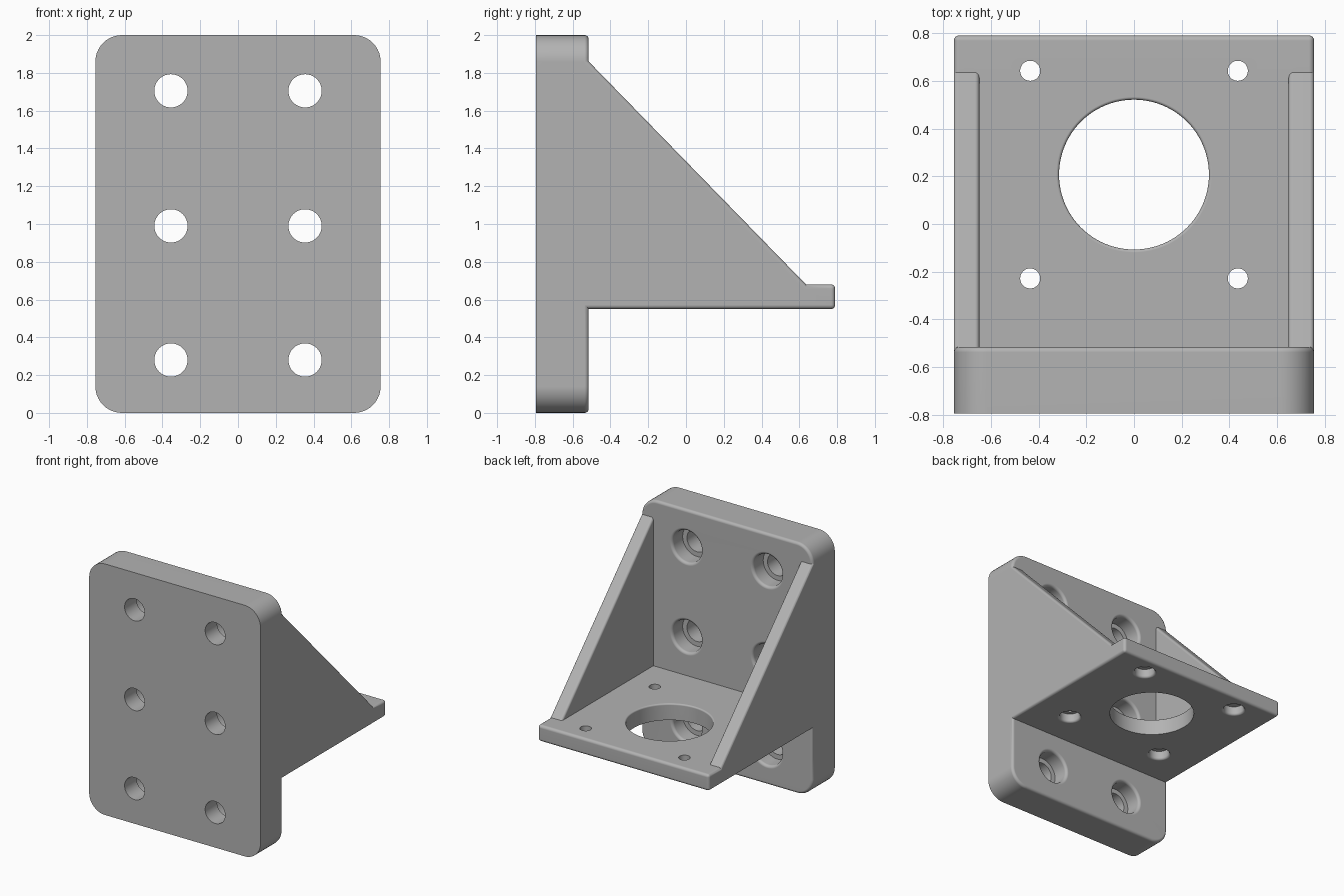
import bpy, bmesh
from math import sin, cos, pi, radians
from mathutils import Matrix, Vector

cube = bpy.data.objects.get("Cube")
if cube:
    bpy.data.objects.remove(cube, do_unlink=True)

HALF_W, FRONT, BACK = 0.755, -0.795, -0.515   # plate width and depth
SHELF_Z, SHELF_TOP, SHELF_END = 0.55, 0.68, 0.79
FILLET = 0.022

grey = bpy.data.materials.new("machined grey")
grey.use_nodes = True
colour = (0.45, 0.45, 0.45, 1)
grey.diffuse_color = colour
grey.node_tree.nodes["Principled BSDF"].inputs["Base Color"].default_value = colour


def make_object(name, bm):
    bmesh.ops.recalc_face_normals(bm, faces=bm.faces)
    mesh = bpy.data.meshes.new(name)
    bm.to_mesh(mesh)
    bm.free()
    mesh.materials.append(grey)
    ob = bpy.data.objects.new(name, mesh)
    bpy.context.collection.objects.link(ob)
    return ob


def box(lo, hi):
    bm = bmesh.new()
    lo, hi = Vector(lo), Vector(hi)
    bmesh.ops.create_cube(bm, size=1, matrix=Matrix.Translation((lo + hi) / 2) @ Matrix.Diagonal((*(hi - lo), 1)))
    return bm


def round_edges(bm, radius, segments, rule):
    edges = [e for e in bm.edges if rule(e.verts[0].co, e.verts[1].co)]
    bmesh.ops.bevel(bm, geom=edges, offset=radius, segments=segments, profile=0.5, affect='EDGES')


def lathe(bm, profile, matrix, steps=64):
    """Closed turned solid from (radius, height) points along local z."""
    rings = [[bm.verts.new(matrix @ Vector((r * cos(2 * pi * i / steps), r * sin(2 * pi * i / steps), h)))
              for i in range(steps)] for r, h in profile]
    for a, b in zip(rings, rings[1:]):
        for i in range(steps):
            j = (i + 1) % steps
            bm.faces.new((a[i], a[j], b[j], b[i]))
    bm.faces.new(rings[0])
    bm.faces.new(rings[-1])


def flare(r, f, top):
    """Rounded mouth of a hole, running past the surface."""
    arc = [(r + f - f * cos(a * pi / 10), top - f + f * sin(a * pi / 10)) for a in range(6)]
    return arc + [(r + f, top + 0.03)]


# Mounting plate: rounded corners, softened back rim
bm = box((-HALF_W, FRONT, 0), (HALF_W, BACK, 2))
round_edges(bm, 0.14, 10, lambda a, b: abs(a.y - b.y) > 0.1)
round_edges(bm, FILLET, 4, lambda a, b: min(a.y, b.y) > BACK - 0.001)
bracket = make_object("bracket", bm)

# Shelf, with its near end buried in the plate
bm = box((-HALF_W, BACK - 0.1, SHELF_Z), (HALF_W, SHELF_END, SHELF_TOP))
round_edges(bm, FILLET, 4, lambda a, b: max(a.y, b.y) > BACK)
parts = [make_object("shelf", bm)]

# Side gussets
outline = [(BACK - 0.09, 0.6), (BACK - 0.09, 1.86), (BACK, 1.86), (0.635, SHELF_TOP), (0.635, 0.6)]
for side, name in ((1, "left_gusset"), (-1, "right_gusset")):
    bm = bmesh.new()
    face = bm.faces.new([bm.verts.new((side * 0.648, y, z)) for y, z in outline])
    new = bmesh.ops.extrude_face_region(bm, geom=[face])["geom"]
    bmesh.ops.translate(bm, vec=(side * (HALF_W - 0.648), 0, 0),
                        verts=[v for v in new if isinstance(v, bmesh.types.BMVert)])
    round_edges(bm, 0.018, 4, lambda a, b: abs(a.y - b.y) > 0.5 and abs(a.z - b.z) > 0.5)
    parts.append(make_object(name, bm))

# Hole cutters
bm = bmesh.new()
for x in (-0.355, 0.355):
    for z in (0.28, 0.99, 1.705):                    # counterbored plate holes
        place = Matrix.Translation((x, 0, z)) @ Matrix.Rotation(radians(-90), 4, 'X')
        lathe(bm, [(0.088, FRONT - 0.05), (0.088, BACK - 0.13), (0.126, BACK - 0.13)]
              + flare(0.126, FILLET, BACK), place)
flip = Matrix.Rotation(pi, 4, 'X')
for x in (-0.435, 0.435):
    for y in (-0.228, 0.642):                        # shelf holes, counterbored below
        lathe(bm, [(0.042, -SHELF_TOP - 0.05), (0.042, -SHELF_Z - 0.07), (0.076, -SHELF_Z - 0.07)]
              + flare(0.076, 0.018, -SHELF_Z), Matrix.Translation((x, y, 0)) @ flip, 40)
lathe(bm, [(0.314, SHELF_Z - 0.05)] + flare(0.314, 0.012, SHELF_TOP),
      Matrix.Translation((0, 0.207, 0)), 96)         # central opening
cutter = make_object("hole_cutters", bm)

# Join the parts, then cut the holes
for ob, mode in [(p, 'UNION') for p in parts] + [(cutter, 'DIFFERENCE')]:
    mod = bracket.modifiers.new(mode.title(), 'BOOLEAN')
    mod.operation, mod.object, mod.solver = mode, ob, 'EXACT'
bpy.context.view_layer.update()
solid = bpy.data.meshes.new_from_object(bracket.evaluated_get(bpy.context.evaluated_depsgraph_get()))
bracket.modifiers.clear()
bracket.data = solid
for ob in parts + [cutter]:
    bpy.data.objects.remove(ob, do_unlink=True)
solid.materials.clear()
solid.materials.append(grey)

# Smooth the fillets and bores while flat faces stay flat
bpy.ops.object.select_all(action='DESELECT')
bracket.select_set(True)
bpy.context.view_layer.objects.active = bracket
bpy.ops.object.shade_smooth_by_angle(angle=radians(30))
bracket.modifiers.new("Weighted normals", 'WEIGHTED_NORMAL').keep_sharp = True
